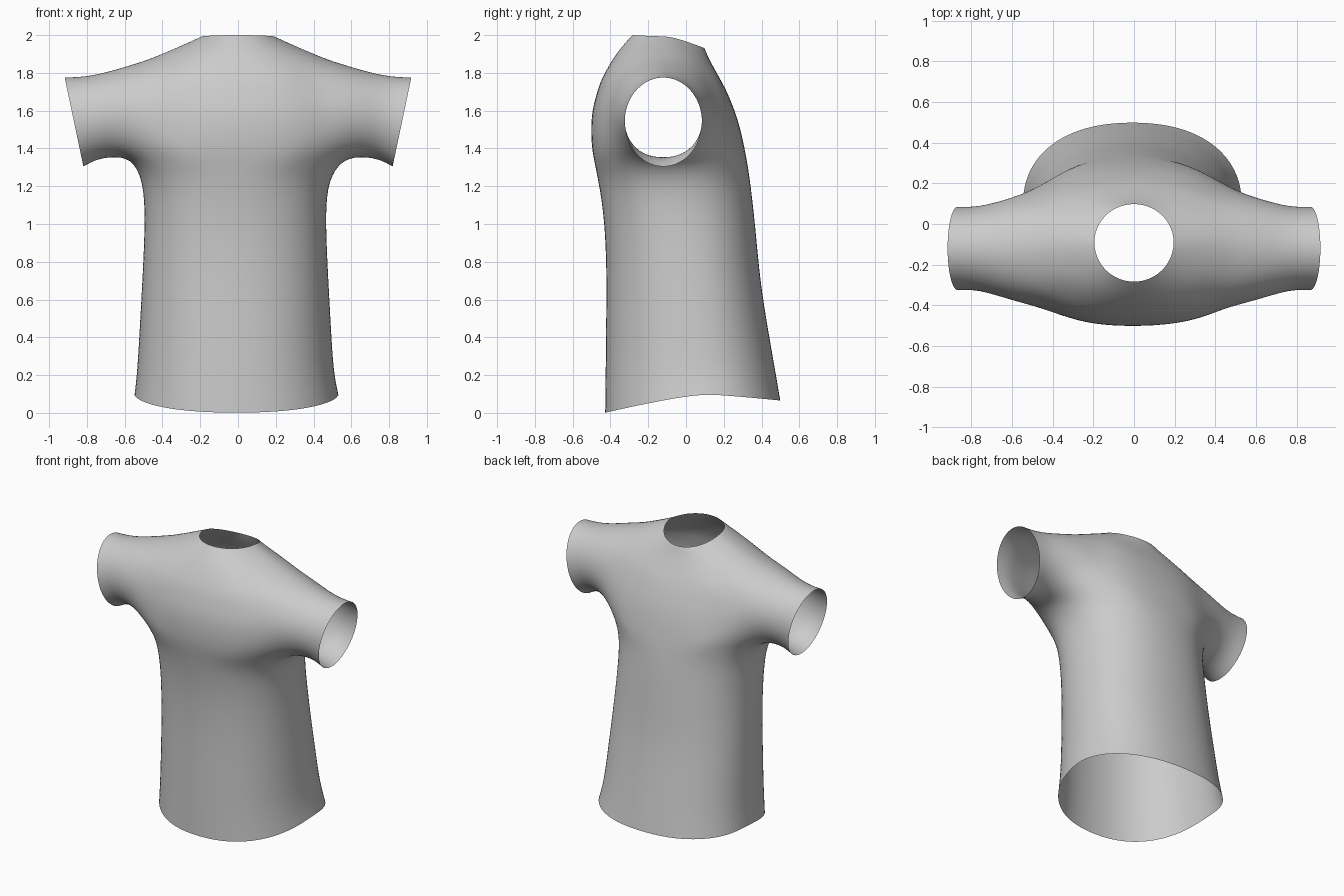
import bpy, bmesh
from math import sin, cos, pi, radians

if "Cube" in bpy.data.objects:
    bpy.data.objects.remove(bpy.data.objects["Cube"])

N = 24          # columns around the body
HALF = 3        # armhole spans columns -HALF..HALF
ROWS = 6        # rows of faces left open for each armhole


def spow(v, e):
    return abs(v) ** e * (1 if v >= 0 else -1)


def body_ring(bm, cx, p, hw, ys, zs, yf, zf, yb, zb):
    """Superellipse ring through its side, front and back points."""
    ring = []
    for k in range(N):
        a = 2 * pi * k / N
        c, s = spow(cos(a), 2 / p), spow(sin(a), 2 / p)
        y_end, z_end = (yb, zb) if s > 0 else (yf, zf)
        ring.append(bm.verts.new((cx + hw * c,
                                  ys + (y_end - ys) * abs(s),
                                  zs + (z_end - zs) * abs(s) ** 1.2)))
    return ring


def sleeve_ring(bm, side, xm, tilt, yc, zc, ry, rz):
    ring = []
    for i in range(N):
        a = radians(-90 + (i - HALF) * 360 / N)
        dz = rz * sin(a)
        ring.append(bm.verts.new((side * (xm + tilt * dz), yc + ry * cos(a), zc + dz)))
    return ring


# Level rings: half width, side y, height, front y, back y
lower = [
    (.524, .07, .22, -.430, .477),
    (.511, .05, .45, -.428, .436),
    (.497, .02, .70, -.424, .396),
    (.485, -.02, .95, -.431, .374),
    (.485, -.05, 1.12, -.449, .356),
    (.503, -.07, 1.25, -.472, .340),
]
chest = [
    (.556, -.09, 1.335, -.490, .326),
    (.590, -.11, 1.40, -.501, .314),
    (.610, -.12, 1.48, -.506, .297),
    (.610, -.12, 1.56, -.504, .275),
    (.600, -.12, 1.63, -.493, .249),
    (.575, -.11, 1.70, -.473, .220),
]
# Sloping rings: exponent, half width, side y, side z, front y, z, back y, z
hem = (2.25, .545, .09, .10, -.433, 0, .503, .065)
yoke = [
    (2.45, .510, -.10, 1.876, -.452, 1.765, .190, 1.755),
    (2.2, .375, -.10, 1.925, -.393, 1.870, .133, 1.855),
    (2.05, .275, -.095, 1.958, -.340, 1.942, .112, 1.900),
    (2.0, .197, -.09, 1.992, -.286, 2.0, .100, 1.930),
]
# Sleeve rings: centre x, lean, centre y, centre z, y radius, z radius
sleeve = [
    (.580, -.05, -.125, 1.600, .268, .250),
    (.680, .03, -.122, 1.580, .230, .227),
    (.780, .12, -.120, 1.560, .205, .221),
    (.868, .21, -.120, 1.540, .207, .238),
]

bm = bmesh.new()

# Body tube from hem to neck
rings = [body_ring(bm, -.008, *hem)]
for hw, ys, z, yf, yb in lower:
    rings.append(body_ring(bm, -.014, 2.22, hw, ys, z, yf, z, yb, z))
arm = len(rings)
for hw, ys, z, yf, yb in chest:
    rings.append(body_ring(bm, -.006, 2.4, hw, ys, z, yf, z, yb, z))
for row in yoke:
    rings.append(body_ring(bm, 0, *row))

right_cols = {k % N for k in range(-HALF, HALF)}
open_cols = right_cols | {(k + N // 2) % N for k in right_cols}
for r in range(len(rings) - 1):
    for k in range(N):
        if arm <= r < arm + ROWS and k in open_cols:
            continue
        j = (k + 1) % N
        bm.faces.new((rings[r][k], rings[r][j], rings[r + 1][j], rings[r + 1][k]))

# Sleeves bridged onto the armhole edges
top = arm + ROWS
edge = ([(arm, k) for k in range(-HALF, HALF)]
        + [(r, HALF) for r in range(arm, top)]
        + [(top, k) for k in range(HALF, -HALF, -1)]
        + [(r, -HALF) for r in range(top, arm, -1)])
for side in (1, -1):
    prev = [rings[r][k % N if side > 0 else (N // 2 - k) % N] for r, k in edge]
    for row in sleeve:
        cur = sleeve_ring(bm, side, *row)
        for i in range(N):
            j = (i + 1) % N
            bm.faces.new((prev[i], prev[j], cur[j], cur[i]))
        prev = cur

# Clean up, then relax the seam where the sleeves meet the body
bmesh.ops.delete(bm, geom=[v for v in bm.verts if not v.link_faces], context='VERTS')
bmesh.ops.recalc_face_normals(bm, faces=bm.faces[:])
seam = [v for v in bm.verts if .34 < abs(v.co.x) < .66 and v.co.z > 1.2]
for _ in range(2):
    bmesh.ops.smooth_vert(bm, verts=seam, factor=.5,
                          use_axis_x=True, use_axis_y=True, use_axis_z=True)
for f in bm.faces:
    f.smooth = True
mesh = bpy.data.meshes.new("shirt")
bm.to_mesh(mesh)
bm.free()
shirt = bpy.data.objects.new("shirt", mesh)
bpy.context.collection.objects.link(shirt)
sub = shirt.modifiers.new("smooth_cloth", 'SUBSURF')
sub.levels = sub.render_levels = 2
